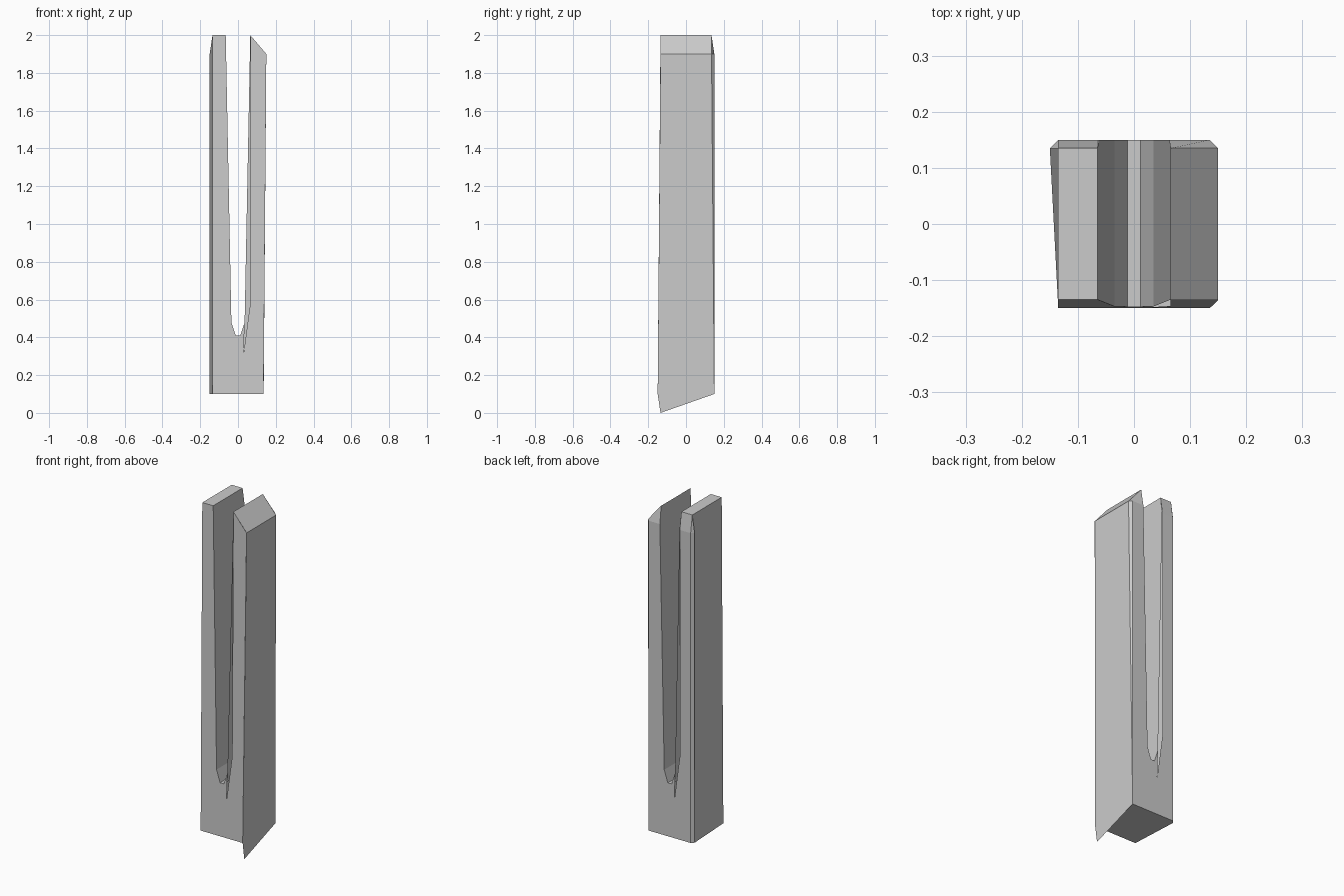
import bpy, bmesh

bm = bmesh.new()


def face(*pts):
    bm.faces.new([bm.verts.new(p) for p in pts])


def yf(z):
    # front panel leans outward toward the base
    return -0.135 - 0.015 * (2 - z) / 1.9


def yb(z):
    # back panel is upright with a bevelled top
    return 0.15 if z <= 1.9 else 0.15 - 0.15 * (z - 1.9)


# Slot profile (x, z), shared by the walls and both panels
slot = [(-.065, 2), (-.063, 1.9), (-.035, .48), (-.012, .41),
        (.012, .41), (.035, .48), (.063, 1.9), (.065, 2)]
notch = [(.03, .32), (.065, .58)]

# Front panel with the splinter notch on its right prong
front = [(-.135, 2)] + slot[:6] + notch + [(.065, 2), (.15, 1.9), (.135, .1), (-.135, .1)]
face(*[(x, yf(z), z) for x, z in reversed(front)])

# Back panel, notch on the opposite prong
back = ([(.135, 1.9)] + slot[6:1:-1] + [(-x, z) for x, z in notch]
        + [(-.065, 1.9), (-.135, 1.9), (-.135, .1), (.135, .1)])
face(*[(x, .15, z) for x, z in reversed(back)])

# Slot walls and floor
for (x0, z0), (x1, z1) in zip(slot, slot[1:]):
    face((x0, yf(z0), z0), (x1, yf(z1), z1), (x1, yb(z1), z1), (x0, yb(z0), z0))

# Left side, back left bevel and its top corner
face((-.135, -.135, 2), (-.135, .135, 2), (-.15, .135, 1.9), (-.15, .135, .1), (-.135, -.15, .1))
face((-.15, .135, .1), (-.15, .135, 1.9), (-.135, .15, 1.9), (-.135, .15, .1))
face((-.15, .135, 1.9), (-.135, .135, 2), (-.135, .15, 1.9))

# Right side, running to a point below the base, with its corner slivers
face((.15, -.135, 1.9), (.135, -.135, 0), (.135, .15, .1), (.15, .135, 1.9))
face((.15, .135, 1.9), (.135, .15, .1), (.135, .15, 1.9))
face((.15, -.135, 1.9), (.135, -.15, .1), (.135, -.135, 0))

# Prong tops and their back bevels
face((-.135, -.135, 2), (-.065, -.135, 2), (-.065, .135, 2), (-.135, .135, 2))
face((-.135, .135, 2), (-.065, .135, 2), (-.065, .15, 1.9), (-.135, .15, 1.9))
face((.065, -.135, 2), (.15, -.135, 1.9), (.15, .135, 1.9), (.065, .135, 2))
face((.065, .135, 2), (.15, .135, 1.9), (.135, .15, 1.9), (.063, .15, 1.9))

# Base
face((-.135, -.15, .1), (-.15, .135, .1), (-.135, .15, .1), (.135, .15, .1), (.135, -.15, .1))

bmesh.ops.remove_doubles(bm, verts=bm.verts[:], dist=0.0005)
mesh = bpy.data.meshes.new("forked_post")
bm.to_mesh(mesh)
bm.free()
bpy.context.collection.objects.link(bpy.data.objects.new("forked_post", mesh))
